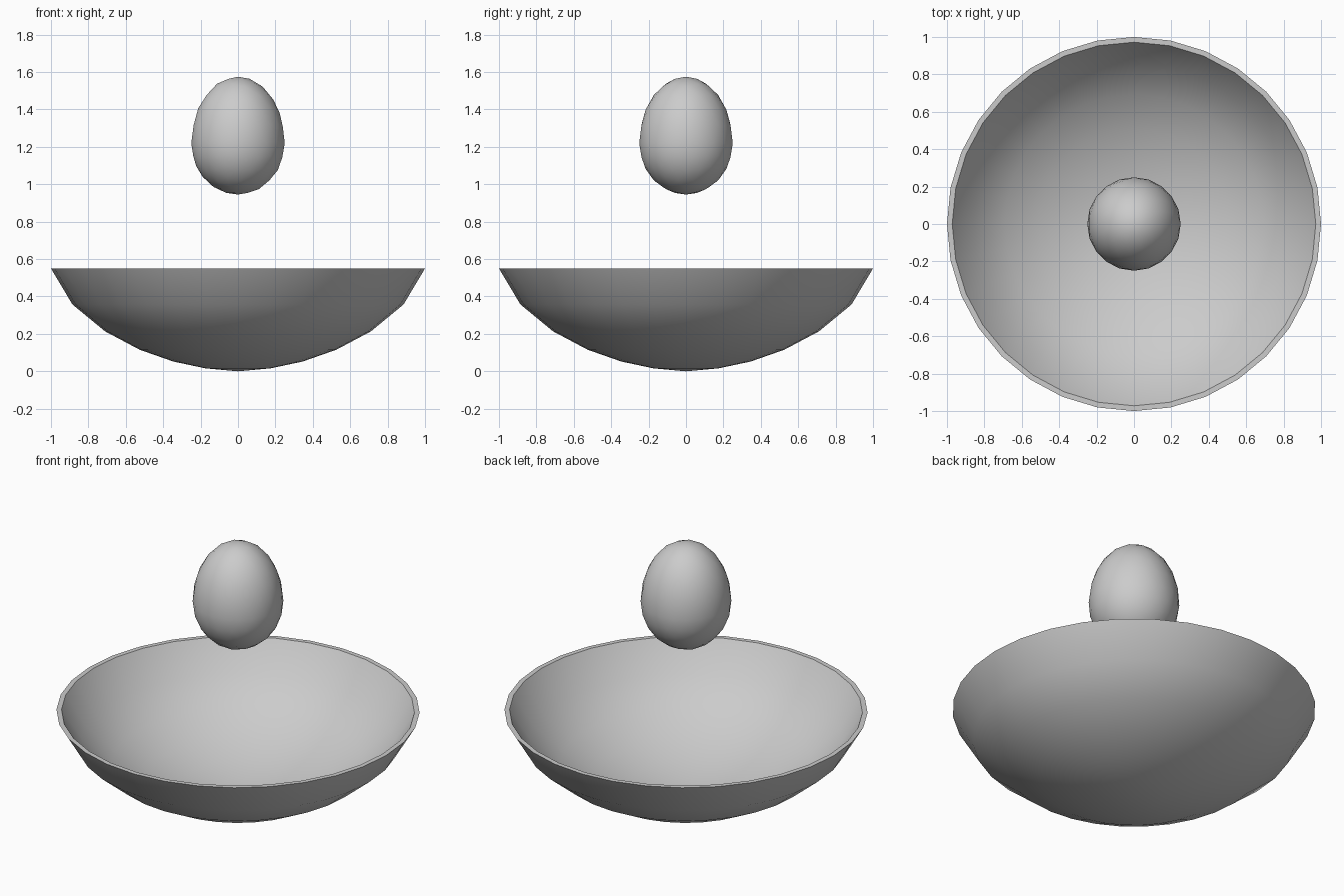
import bpy, bmesh, math

if "Cube" in bpy.data.objects:
    bpy.data.objects.remove(bpy.data.objects["Cube"])


def lathe(name, profile, segments):
    """Spin an (r, z) profile around z; points with r = 0 close the surface."""
    bm = bmesh.new()
    verts = [bm.verts.new((r, 0, z)) for r, z in profile]
    edges = [bm.edges.new(pair) for pair in zip(verts, verts[1:])]
    bmesh.ops.spin(bm, geom=verts + edges, axis=(0, 0, 1), cent=(0, 0, 0),
                   angle=math.tau, steps=segments, use_merge=True)
    bmesh.ops.remove_doubles(bm, verts=bm.verts, dist=1e-4)
    bmesh.ops.recalc_face_normals(bm, faces=bm.faces)
    return finish(name, bm)


def finish(name, bm):
    mesh = bpy.data.meshes.new(name)
    bm.to_mesh(mesh)
    bm.free()
    obj = bpy.data.objects.new(name, mesh)
    bpy.context.collection.objects.link(obj)
    bpy.ops.object.select_all(action='DESELECT')
    obj.select_set(True)
    bpy.context.view_layer.objects.active = obj
    bpy.ops.object.shade_smooth_by_angle(angle=math.radians(40))
    return obj


# Shallow bowl: outer wall, flat rim, inner wall
outer = [(0, 0), (0.175, 0.016), (0.345, 0.052), (0.525, 0.115),
         (0.71, 0.213), (0.885, 0.357), (1.0, 0.55)]
inner = [(0.972, 0.55), (0.86, 0.375), (0.692, 0.236), (0.512, 0.142),
         (0.337, 0.081), (0.171, 0.046), (0, 0.03)]
lathe("bowl", outer + inner, 32)

# Egg floating above: sphere stretched more above its widest line than below
bm = bmesh.new()
bmesh.ops.create_icosphere(bm, subdivisions=3, radius=1)
for v in bm.verts:
    v.co.x *= 0.25
    v.co.y *= 0.25
    v.co.z = 1.22 + v.co.z * (0.355 if v.co.z > 0 else 0.275)
finish("egg", bm)
